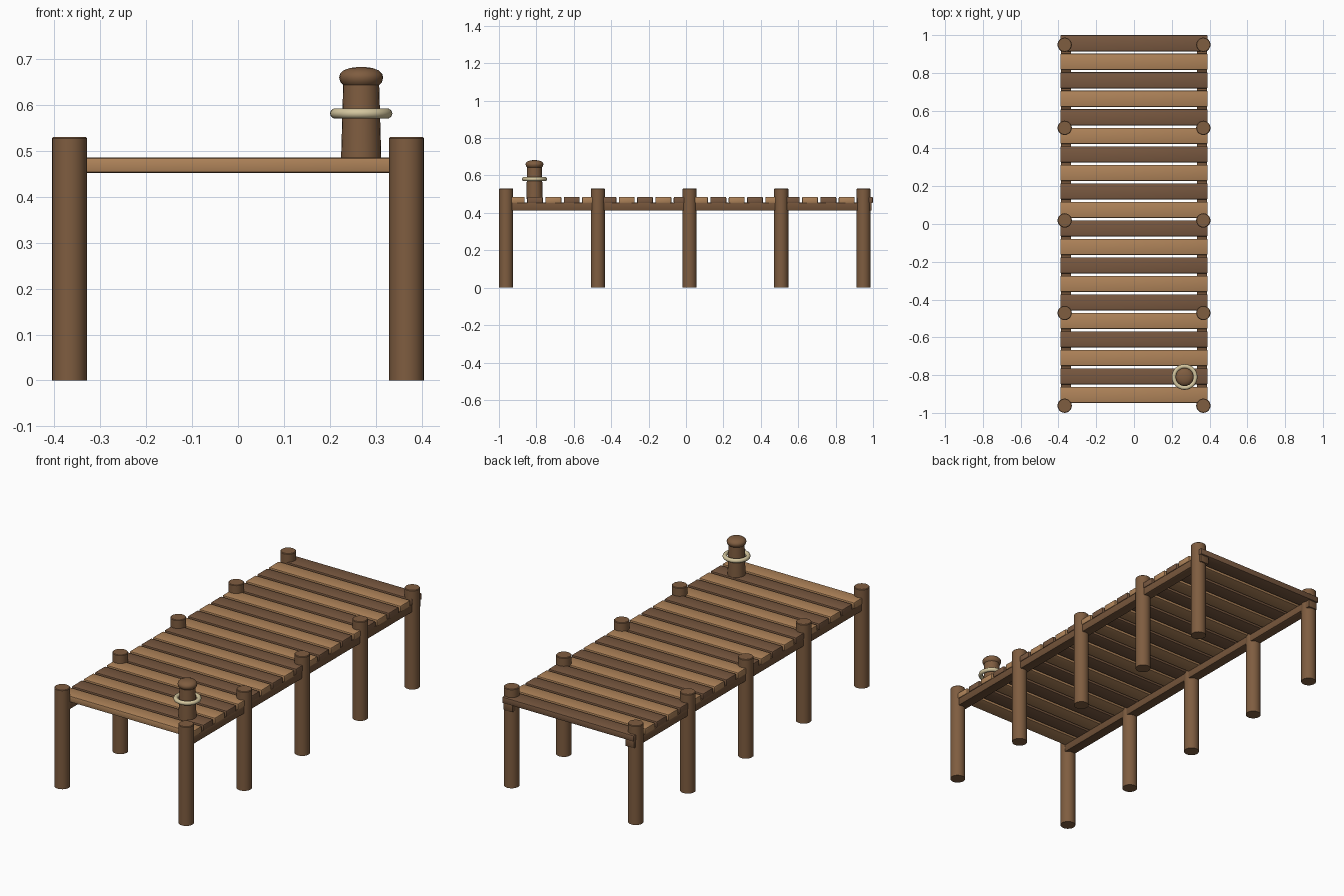
import bpy, bmesh, math

if "Cube" in bpy.data.objects:
    bpy.data.objects.remove(bpy.data.objects["Cube"])


def material(name, rgb):
    m = bpy.data.materials.new(name)
    m.diffuse_color = (*rgb, 1)
    m.use_nodes = True
    m.node_tree.nodes["Principled BSDF"].inputs["Base Color"].default_value = m.diffuse_color
    return m


LIGHT = material("light plank wood", (0.434, 0.231, 0.102))
DARK = material("dark plank wood", (0.190, 0.098, 0.051))
POST = material("post wood", (0.212, 0.109, 0.051))
BEAM = material("beam wood", (0.175, 0.089, 0.042))
ROPE = material("rope", (0.65, 0.56, 0.34))


def finish(name, bm, mat, smooth=True):
    bmesh.ops.recalc_face_normals(bm, faces=bm.faces)
    me = bpy.data.meshes.new(name)
    bm.to_mesh(me)
    bm.free()
    me.materials.append(mat)
    ob = bpy.data.objects.new(name, me)
    bpy.context.collection.objects.link(ob)
    if smooth:
        bpy.ops.object.select_all(action='DESELECT')
        ob.select_set(True)
        bpy.context.view_layer.objects.active = ob
        bpy.ops.object.shade_smooth_by_angle(angle=math.radians(40))
    return ob


def box(name, centre, size, mat, bevel):
    bm = bmesh.new()
    bmesh.ops.create_cube(bm, size=1)
    for v in bm.verts:
        v.co = [c + a * s for c, a, s in zip(centre, v.co, size)]
    bmesh.ops.bevel(bm, geom=bm.edges[:], offset=bevel, segments=2,
                    profile=0.5, affect='EDGES')
    return finish(name, bm, mat)


def lathe(name, x, y, profile, mat, sides=20):
    # profile is a list of (radius, height), closed with flat caps
    bm = bmesh.new()
    rings = []
    for r, z in profile:
        rings.append([bm.verts.new((x + r * math.cos(2 * math.pi * i / sides),
                                    y + r * math.sin(2 * math.pi * i / sides), z))
                      for i in range(sides)])
    for a, b in zip(rings, rings[1:]):
        for i in range(sides):
            j = (i + 1) % sides
            bm.faces.new((a[i], a[j], b[j], b[i]))
    bm.faces.new(rings[0][::-1])
    bm.faces.new(rings[-1])
    return finish(name, bm, mat)


# deck planks, alternating light and dark
for i in range(20):
    box(f"deck_plank_{i + 1}", (0, -0.905 + 0.098 * i, 0.4685),
        (0.78, 0.085, 0.033), DARK if i % 2 else LIGHT, 0.005)

# long beams and posts on both sides
for side, s in (("left", -1), ("right", 1)):
    box(f"{side}_beam", (s * 0.36, 0.017, 0.4335), (0.054, 1.95, 0.042), BEAM, 0.004)
    for k, y in enumerate((-0.962, -0.471, 0.019, 0.509, 0.949)):
        lathe(f"{side}_post_{k + 1}", s * 0.367, y,
              [(0.038, 0), (0.038, 0.527), (0.035, 0.53)], POST)

# mooring bollard with domed cap
BX, BY = 0.268, -0.81
lathe("bollard_shaft", BX, BY, [(0.044, 0.475), (0.039, 0.65)], POST, 24)
lathe("bollard_cap", BX, BY,
      [(0.039, 0.643), (0.045, 0.649), (0.048, 0.659), (0.046, 0.667),
       (0.038, 0.675), (0.024, 0.680), (0.008, 0.682)], POST, 24)

# rope ring around the bollard
bpy.ops.mesh.primitive_torus_add(location=(BX, BY, 0.581), major_radius=0.057,
                                 minor_radius=0.011, major_segments=32, minor_segments=10)
ring = bpy.context.object
ring.name = "rope_ring"
ring.data.materials.append(ROPE)
bpy.ops.object.shade_smooth()
